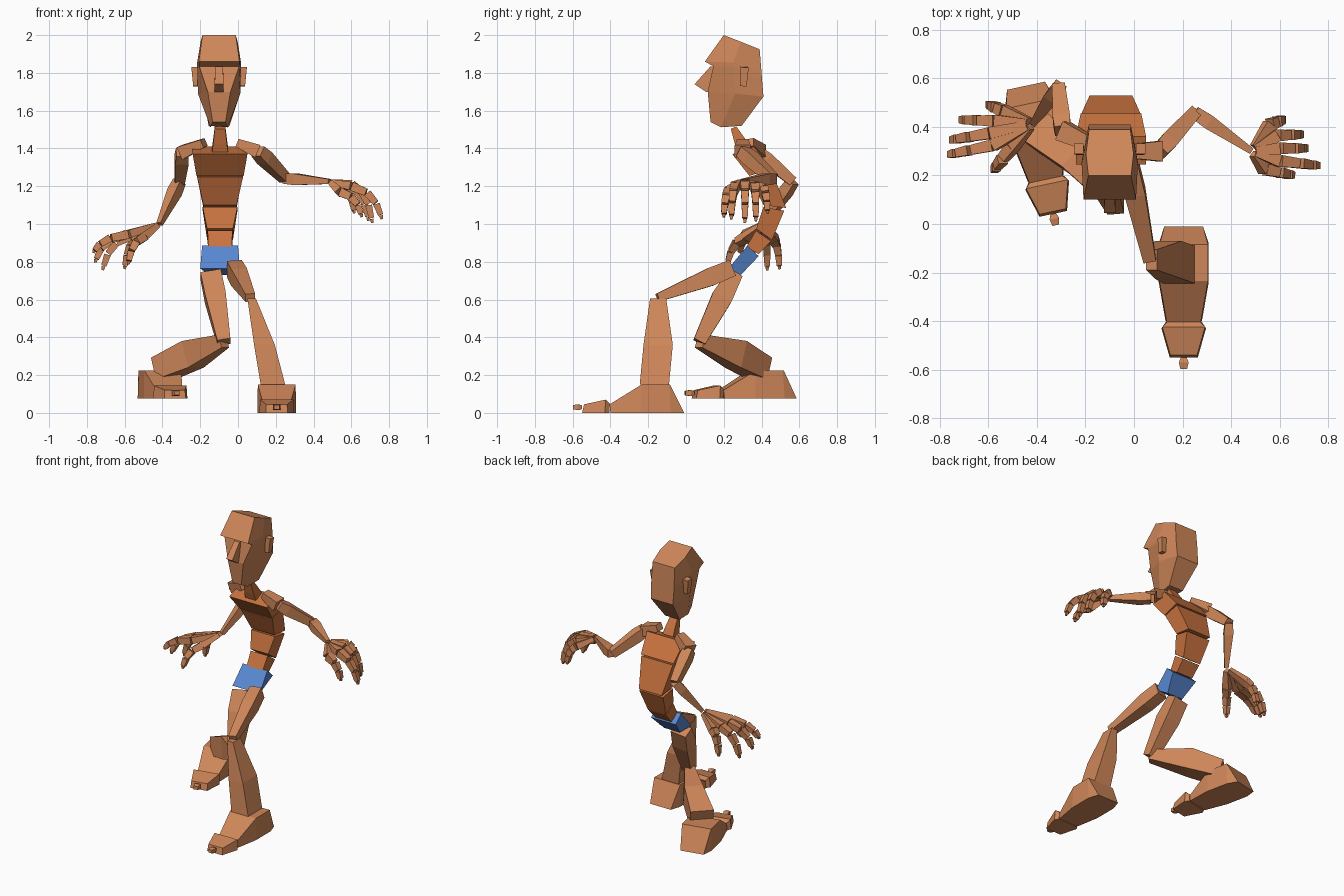
import bpy, bmesh
from math import radians
from mathutils import Vector, Matrix


def material(name, rgb):
    m = bpy.data.materials.new(name)
    m.diffuse_color = (*rgb, 1)
    return m


SKIN = material("copper", (0.62, 0.24, 0.10))
TORSO = material("orange", (0.58, 0.17, 0.05))
BLUE = material("blue", (0.10, 0.25, 0.65))
X, Y, Z = Vector((1, 0, 0)), Vector((0, 1, 0)), Vector((0, 0, 1))
CX = -0.095  # body centre line


def loft(name, rings, mat=SKIN, matrix=None):
    bm = bmesh.new()
    rows = [[bm.verts.new(p) for p in r] for r in rings]
    n = len(rows[0])
    for a, b in zip(rows, rows[1:]):
        for i in range(n):
            j = (i + 1) % n
            bm.faces.new((a[i], a[j], b[j], b[i]))
    bm.faces.new(rows[0])
    bm.faces.new(rows[-1])
    if matrix:
        bm.transform(matrix)
    bmesh.ops.recalc_face_normals(bm, faces=bm.faces)
    me = bpy.data.meshes.new(name)
    bm.to_mesh(me)
    bm.free()
    me.materials.append(mat)
    ob = bpy.data.objects.new(name, me)
    bpy.context.collection.objects.link(ob)
    return ob


def bone(name, sections, hint=X, mat=SKIN):
    """Four-sided limb; sections are (centre, half size along hint, other half size)."""
    axis = (Vector(sections[-1][0]) - Vector(sections[0][0])).normalized()
    u = (hint - axis * hint.dot(axis)).normalized()
    v = axis.cross(u)
    rings = []
    for c, a, b in sections:
        c = Vector(c)
        rings.append([c + u * a * s + v * b * t
                      for s, t in ((-1, -1), (1, -1), (1, 1), (-1, 1))])
    return loft(name, rings, mat)


def rect(x0, x1, y0, y1, z):
    return [(x0, y0, z), (x1, y0, z), (x1, y1, z), (x0, y1, z)]


def slab(front, back, wf, wb=None, cx=CX):
    wb = wf if wb is None else wb
    (yf, zf), (yb, zb) = front, back
    return [(cx - wf, yf, zf), (cx + wf, yf, zf), (cx + wb, yb, zb), (cx - wb, yb, zb)]


# Torso: curved stack of tapered blocks
loft("pelvis", [slab((0.225, 0.765), (0.29, 0.73), 0.105, 0.06),
                slab((0.325, 0.885), (0.385, 0.83), 0.095)], BLUE)
loft("waist", [slab((0.32, 0.88), (0.385, 0.84), 0.062),
               slab((0.37, 0.965), (0.45, 0.91), 0.066)], TORSO)
loft("belly", [slab((0.372, 0.975), (0.455, 0.915), 0.068),
               slab((0.41, 1.09), (0.52, 1.07), 0.092)], TORSO)
loft("ribs", [slab((0.41, 1.10), (0.53, 1.085), 0.088),
              slab((0.34, 1.25), (0.455, 1.28), 0.122)], TORSO)
loft("chest", [slab((0.335, 1.255), (0.455, 1.29), 0.125),
               slab((0.245, 1.37), (0.36, 1.41), 0.145)], TORSO)
bone("neck", [((CX, 0.305, 1.395), 0.042, 0.035), ((CX, 0.285, 1.44), 0.036, 0.03),
              ((CX, 0.252, 1.51), 0.028, 0.016)], mat=TORSO)

# Head: six-sided rings given as front, middle and back (y, z, half width)
HX = -0.10


def head_ring(*pts):
    right = [(HX + w, y, z) for y, z, w in pts]
    return right + [(HX - w, y, z) for y, z, w in reversed(pts)]


loft("head", [
    head_ring((0.20, 2.0, 0.088), (0.29, 1.965, 0.098), (0.39, 1.925, 0.085)),
    head_ring((0.10, 1.86, 0.108), (0.25, 1.855, 0.116), (0.40, 1.80, 0.088)),
    head_ring((0.145, 1.835, 0.106), (0.255, 1.83, 0.116), (0.403, 1.76, 0.088)),
    head_ring((0.115, 1.70, 0.06), (0.26, 1.69, 0.112), (0.41, 1.675, 0.085)),
    head_ring((0.13, 1.54, 0.034), (0.185, 1.512, 0.045), (0.295, 1.52, 0.055)),
])
loft("nose", [slab((0.13, 1.835), (0.17, 1.835), 0.02, cx=HX),
              slab((0.045, 1.74), (0.15, 1.76), 0.024, cx=HX),
              slab((0.105, 1.70), (0.15, 1.70), 0.024, cx=HX)])
for side, s in (("right", -1), ("left", 1)):
    bone(side + "_ear", [((HX + s * 0.122, 0.303, 1.73), 0.015, 0.018),
                         ((HX + s * 0.128, 0.310, 1.83), 0.019, 0.022)])

# Arms: shoulder bone, upper arm, forearm
arms = {
    "right": [(-0.18, 0.33, 1.43), (-0.295, 0.385, 1.38), (-0.31, 0.565, 1.225), (-0.415, 0.415, 1.0)],
    "left": [(-0.005, 0.30, 1.43), (0.105, 0.30, 1.385), (0.25, 0.46, 1.24), (0.485, 0.30, 1.225)],
}
for side, (a, b, c, d) in arms.items():
    bone(side + "_shoulder", [(a, 0.03, 0.022), (b, 0.042, 0.036)], Y)
    mid = Vector(b).lerp(Vector(c), 0.25)
    bone(side + "_upper_arm", [(b, 0.03, 0.032), (mid, 0.036, 0.036), (c, 0.026, 0.026)], Z)
    mid = Vector(c).lerp(Vector(d), 0.25)
    bone(side + "_forearm", [(c, 0.026, 0.026), (mid, 0.03, 0.03), (d, 0.013, 0.013)], Z)

# Hands: each finger as (knuckle, tip), thumb first
hands = {
    "right": [((-0.50, 0.32, 0.93), (-0.58, 0.22, 0.79)),
              ((-0.58, 0.325, 0.945), (-0.765, 0.285, 0.85)),
              ((-0.59, 0.375, 0.945), (-0.755, 0.345, 0.80)),
              ((-0.57, 0.425, 0.935), (-0.715, 0.43, 0.76)),
              ((-0.535, 0.465, 0.92), (-0.60, 0.495, 0.765))],
    "left": [((0.54, 0.225, 1.17), (0.655, 0.20, 1.04)),
             ((0.60, 0.26, 1.20), (0.76, 0.24, 1.03)),
             ((0.60, 0.312, 1.21), (0.71, 0.312, 1.01)),
             ((0.59, 0.365, 1.20), (0.69, 0.37, 1.02)),
             ((0.56, 0.41, 1.185), (0.615, 0.432, 1.06))],
}
for side, fingers in hands.items():
    wrist = Vector(arms[side][-1])
    for f, (k, t) in enumerate(fingers):
        k, t = Vector(k), Vector(t)
        ctrl = k.lerp(t, 0.8)
        ctrl.z = k.z - 0.12 * (k.z - t.z)  # bends down near the tip
        pts = [k.lerp(ctrl, q).lerp(ctrl.lerp(t, q), q) for q in (0, 0.38, 0.7, 0.95)]
        name = f"{side}_finger_{f + 1}"
        bone(name + "_palm", [(wrist.lerp(k, 0.15), 0.016, 0.014), (k, 0.025, 0.022)], Y)
        w = 0.024
        for i, (p, q) in enumerate(zip(pts, pts[1:])):
            bone(f"{name}_joint_{i + 1}", [(p.lerp(q, 0.04), w, w), (p.lerp(q, 0.94), w - 0.004, w - 0.004)], Y)
            w -= 0.003
        bone(name + "_tip", [(pts[-1], 0.01, 0.01), (t + (t - pts[-1]) * 0.3, 0.006, 0.006)], Y)

# Legs
bone("left_thigh", [((-0.02, 0.24, 0.765), 0.04, 0.045), ((0.005, 0.13, 0.72), 0.042, 0.048),
                    ((0.065, -0.15, 0.61), 0.026, 0.022)])
loft("left_shin", [rect(0.05, 0.095, -0.19, -0.105, 0.605),
                   rect(0.085, 0.195, -0.225, -0.07, 0.36),
                   rect(0.12, 0.25, -0.245, -0.09, 0.15)])
bone("right_thigh", [((-0.145, 0.26, 0.735), 0.055, 0.04), ((-0.12, 0.19, 0.61), 0.055, 0.055),
                     ((-0.075, 0.07, 0.375), 0.035, 0.033)])
bone("right_shin", [((-0.075, 0.075, 0.38), 0.036, 0.028), ((-0.24, 0.265, 0.31), 0.074, 0.06),
                    ((-0.395, 0.39, 0.235), 0.06, 0.075)], Z)

# Feet: modelled with the heel at the origin, toes toward -y
feet = {
    "left": Matrix.Translation((0.205, -0.01, 0)),
    "right": Matrix.Translation((-0.445, 0.57, 0.075)) @ Matrix.Rotation(radians(12), 4, "Z"),
}


def sole(stations):
    """Rings across the foot: (y, bottom half width, top half width, top z, top y)."""
    return [[(-b, y, 0), (b, y, 0), (t, ty, z), (-t, ty, z)] for y, b, t, z, ty in stations]


for side, m in feet.items():
    loft(side + "_foot", sole([(0, 0.08, 0.10, 0.15, -0.075), (-0.07, 0.103, 0.10, 0.15, -0.08),
                               (-0.23, 0.103, 0.10, 0.15, -0.225), (-0.39, 0.075, 0.07, 0.045, -0.395)]), SKIN, m)
    loft(side + "_toes", sole([(-0.395, 0.075, 0.07, 0.05, -0.395), (-0.42, 0.092, 0.088, 0.07, -0.415),
                               (-0.54, 0.058, 0.055, 0.045, -0.53)]), SKIN, m)
    loft(side + "_toe_tip", [[(x * w, y, 0.03 + z * w * 0.8) for x, z in ((-1, -1), (1, -1), (1, 1), (-1, 1))]
                             for y, w in ((-0.54, 0.012), (-0.56, 0.02), (-0.588, 0.014))], SKIN, m)
